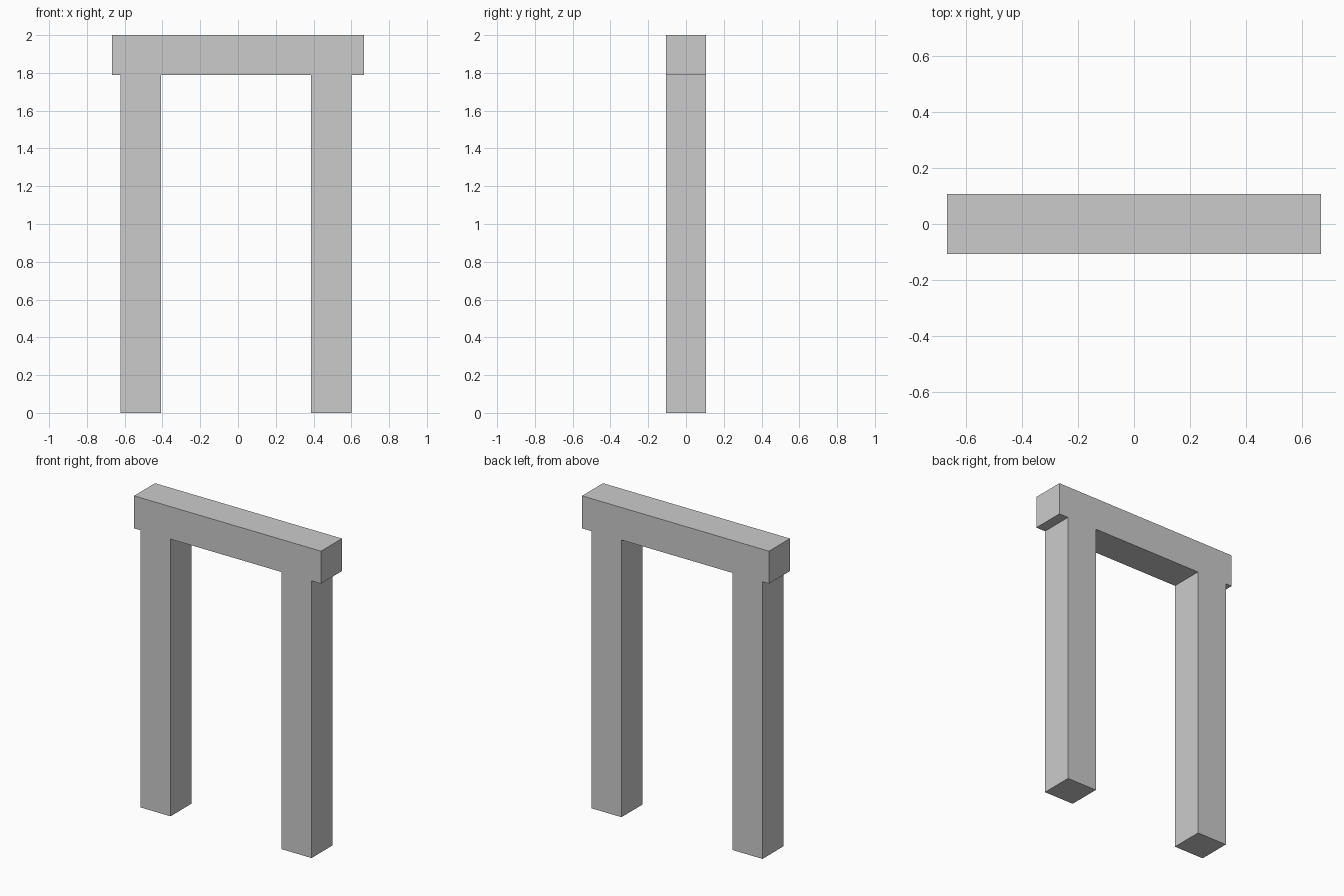
import bpy

if "Cube" in bpy.data.objects:
    bpy.data.objects.remove(bpy.data.objects["Cube"])

DEPTH = 0.214       # shared thickness front to back
BEAM_BOTTOM = 1.79
TOP = 2.0


def box(name, x0, x1, z0, z1):
    bpy.ops.mesh.primitive_cube_add(size=1, location=((x0 + x1) / 2, 0, (z0 + z1) / 2))
    obj = bpy.context.object
    obj.name = name
    obj.scale = (x1 - x0, DEPTH, z1 - z0)
    bpy.ops.object.transform_apply(location=False, rotation=False, scale=True)
    return obj


# Two upright posts, set slightly off centre under the beam
box("left_post", -0.622, -0.407, 0, BEAM_BOTTOM)
box("right_post", 0.386, 0.601, 0, BEAM_BOTTOM)

# Overhanging crossbeam
box("crossbeam", -0.668, 0.668, BEAM_BOTTOM, TOP)
